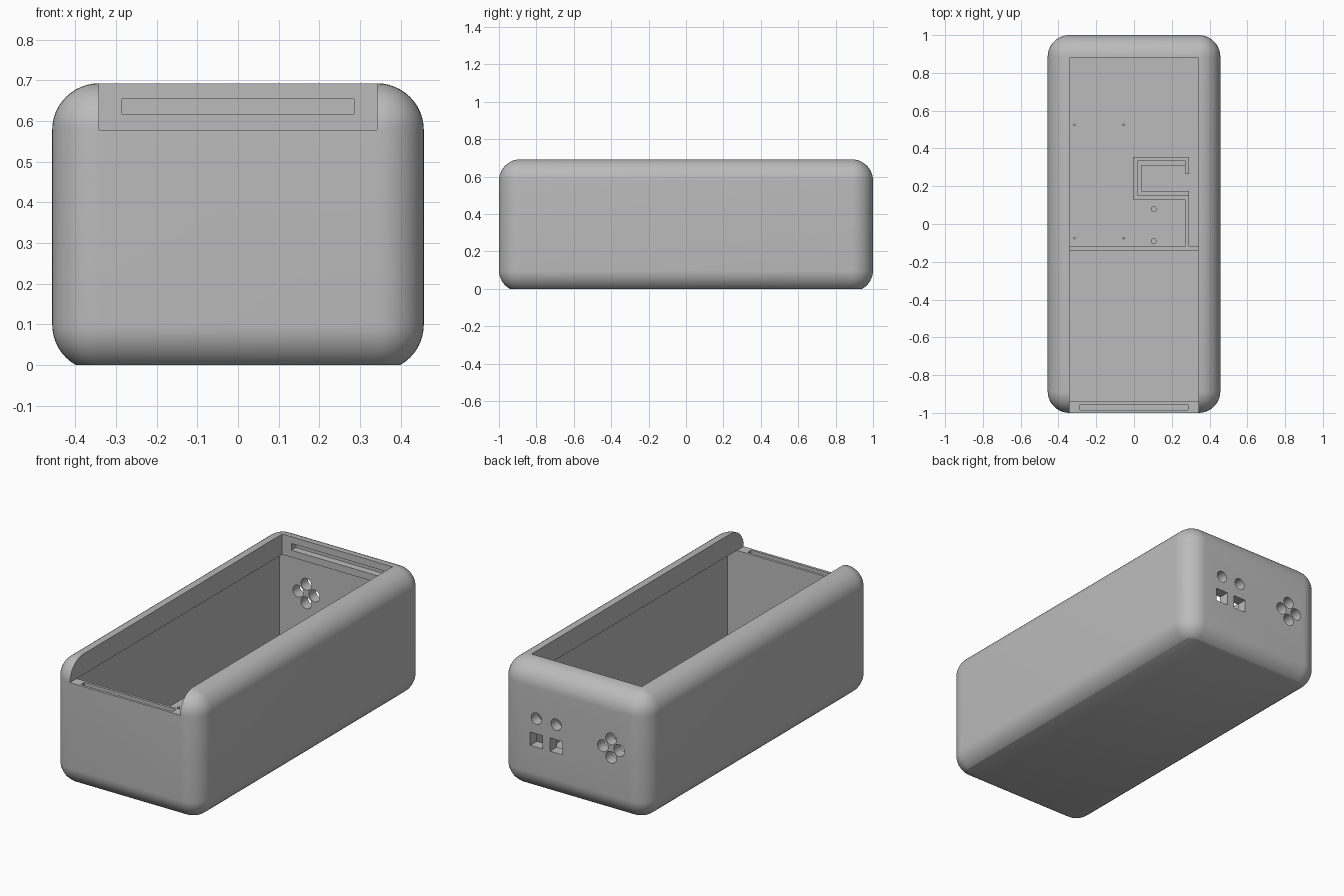
import bpy, bmesh, math
from mathutils import Matrix

if "Cube" in bpy.data.objects:
    bpy.data.objects.remove(bpy.data.objects["Cube"])

grey = bpy.data.materials.new("plain grey")
grey.diffuse_color = (0.5, 0.5, 0.5, 1)
grey.use_nodes = True
grey.node_tree.nodes["Principled BSDF"].inputs["Base Color"].default_value = grey.diffuse_color


def make_object(name, bm):
    bmesh.ops.recalc_face_normals(bm, faces=bm.faces)
    mesh = bpy.data.meshes.new(name)
    bm.to_mesh(mesh)
    bm.free()
    mesh.materials.append(grey)
    ob = bpy.data.objects.new(name, mesh)
    bpy.context.collection.objects.link(ob)
    return ob


def add_box(bm, x0, x1, y0, y1, z0, z1):
    m = Matrix.Translation(((x0 + x1) / 2, (y0 + y1) / 2, (z0 + z1) / 2))
    m = m @ Matrix.Diagonal((x1 - x0, y1 - y0, z1 - z0, 1))
    bmesh.ops.create_cube(bm, size=1, matrix=m)


def box(name, *dims):
    bm = bmesh.new()
    add_box(bm, *dims)
    return make_object(name, bm)


def add_cylinder(bm, x, y, z, r, depth, along_y=False, sides=24):
    m = Matrix.Translation((x, y, z))
    if along_y:
        m = m @ Matrix.Rotation(math.pi / 2, 4, 'X')
    bmesh.ops.create_cone(bm, cap_ends=True, segments=sides, radius1=r,
                          radius2=r, depth=depth, matrix=m)


def smooth(ob, angle=30):
    bpy.ops.object.select_all(action='DESELECT')
    ob.select_set(True)
    bpy.context.view_layer.objects.active = ob
    bpy.ops.object.shade_smooth_by_angle(angle=math.radians(angle))


def cut(ob, cutter):
    mod = ob.modifiers.new("cut", 'BOOLEAN')
    mod.operation, mod.solver, mod.object = 'DIFFERENCE', 'EXACT', cutter
    bpy.context.view_layer.objects.active = ob
    bpy.ops.object.modifier_apply(modifier=mod.name)
    bpy.data.objects.remove(cutter)


# Case: fully rounded block, sliced flat at the base
RIM = 0.578
bm = bmesh.new()
add_box(bm, -0.457, 0.457, -1, 1, -0.015, 0.693)
bmesh.ops.bevel(bm, geom=bm.edges[:], offset=0.115, segments=12, profile=0.5,
                affect='EDGES', clamp_overlap=True)
res = bmesh.ops.bisect_plane(bm, geom=bm.verts[:] + bm.edges[:] + bm.faces[:],
                             plane_co=(0, 0, 0), plane_no=(0, 0, -1), clear_outer=True)
bmesh.ops.holes_fill(bm, edges=[e for e in bm.edges if e.is_boundary])
case = make_object("case", bm)

# Inner cavity, wider than the opening above it
cut(case, box("cavity_cutter", -0.40, 0.40, -0.94, 0.94, 0.06, RIM))

# Lid opening, running out through the front wall
bm = bmesh.new()
profile = [(-1.1, RIM), (-0.94, RIM), (-0.94, 0.4), (0.88, 0.4), (0.88, 0.8), (-1.1, 0.8)]
face = bm.faces.new([bm.verts.new((-0.342, y, z)) for y, z in profile])
ext = bmesh.ops.extrude_face_region(bm, geom=[face])["geom"]
bmesh.ops.translate(bm, vec=(0.684, 0, 0),
                    verts=[v for v in ext if isinstance(v, bmesh.types.BMVert)])
cut(case, make_object("opening_cutter", bm))

# Lid slots: pocket in the front rim and groove in the back lip
cut(case, box("front_slot_cutter", -0.285, 0.285, -0.985, -0.955, 0.535, 0.6))
cut(case, box("back_slot_cutter", -0.285, 0.285, 0.86, 0.92, 0.617, 0.655))

# Back wall holes: two round, two square, and a cluster of four
bm = bmesh.new()
for x in (0.105, 0.228):
    add_cylinder(bm, x, 0.98, 0.406, 0.032, 0.2, True)
    add_box(bm, x - 0.038, x + 0.038, 0.88, 1.08, 0.247, 0.321)
for dx, dz in ((0.05, 0), (-0.05, 0), (0, 0.052), (0, -0.052)):
    add_cylinder(bm, -0.235 + dx, 0.98, 0.365 + dz, 0.033, 0.2, True)
cut(case, make_object("hole_cutter", bm))
smooth(case)

# Floor divider
FLOOR, TOP, STEP = 0.055, 0.105, 0.085
box("divider", -0.405, 0.405, -0.14, -0.12, FLOOR, TOP)

# Component bracket: outer walls with a lower inner ledge
bm = bmesh.new()
for d in ((-0.005, 0.29, 0.335, 0.355), (-0.005, 0.02, 0.15, 0.335),
          (-0.005, 0.29, 0.13, 0.15), (0.27, 0.29, 0.265, 0.335),
          (0.27, 0.29, -0.12, 0.13)):
    add_box(bm, *d, FLOOR, TOP)
for d in ((0.02, 0.27, 0.31, 0.335), (0.02, 0.04, 0.175, 0.31),
          (0.02, 0.29, 0.15, 0.175)):
    add_box(bm, *d, FLOOR, STEP)
make_object("bracket", bm)

# Board pins and larger posts
bm = bmesh.new()
for x in (-0.315, -0.055):
    for y in (-0.075, 0.525):
        add_cylinder(bm, x, y, 0.075, 0.007, 0.04, sides=12)
for y in (-0.09, 0.08):
    add_cylinder(bm, 0.105, y, 0.075, 0.015, 0.04, sides=20)
smooth(make_object("floor_posts", bm))
